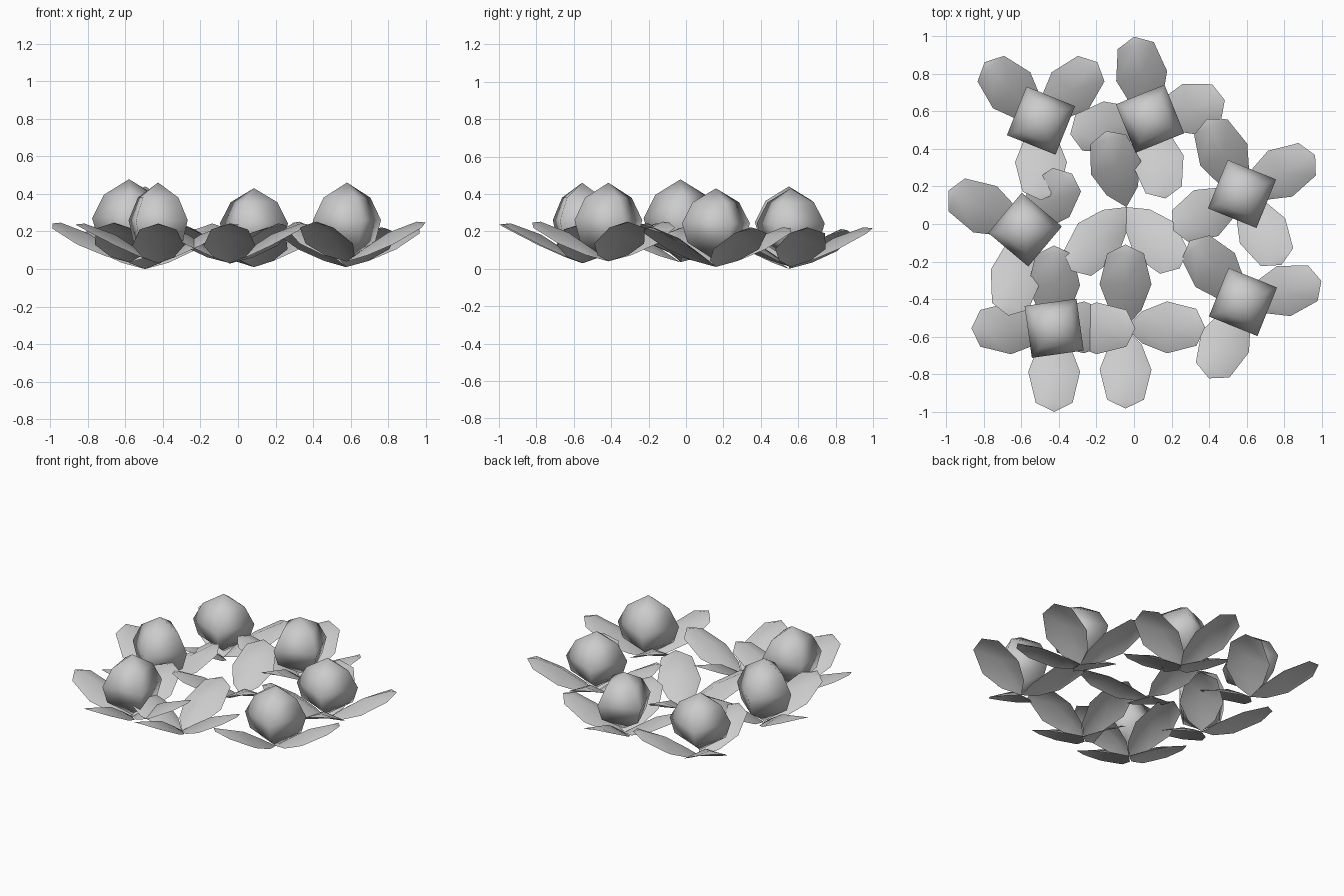
import bpy, math

if "Cube" in bpy.data.objects:
    bpy.data.objects.remove(bpy.data.objects["Cube"])

# Leaf half outline: distance from centre, half width, rim height, spine height
LEAF = [(0.0, 0.0, 0.0, 0.0), (0.09, 0.085, 0.033, 0.065), (0.225, 0.138, 0.095, 0.153),
        (0.385, 0.098, 0.18, 0.212), (0.432, 0.0, 0.207, 0.207)]
# Bulb profile: corner radius, height
BULB = [(0.055, 0.08), (0.165, 0.15), (0.197, 0.26), (0.135, 0.38)]


def make(name, verts, faces, loc, turn, angle):
    mesh = bpy.data.meshes.new(name)
    mesh.from_pydata(verts, [], faces)
    mesh.update()
    ob = bpy.data.objects.new(name, mesh)
    bpy.context.collection.objects.link(ob)
    ob.location = loc
    ob.rotation_euler = (0, 0, math.radians(turn))
    bpy.ops.object.select_all(action='DESELECT')
    ob.select_set(True)
    bpy.context.view_layer.objects.active = ob
    bpy.ops.object.shade_smooth_by_angle(angle=math.radians(angle))
    return ob


def leaf(name, loc, turn, scale):
    # Three columns (left edge, raised spine, right edge) closed by base and tip points
    verts = [(0, 0, 0)]
    for u, w, z, s in LEAF[1:-1]:
        verts += [(u, w, z), (u, 0, s), (u, -w, z)]
    verts.append((LEAF[-1][0], 0, LEAF[-1][2]))
    faces = [(0, 2, 1), (0, 3, 2)]
    for a in (1, 4):
        faces += [(a, a + 1, a + 4, a + 3), (a + 1, a + 2, a + 5, a + 4)]
    faces += [(7, 8, 10), (8, 9, 10)]
    ob = make(name, verts, faces, loc, turn, 80)
    ob.scale = (scale, 1, 1)


def bulb(name, x, y, turn, top):
    # Four-sided turned body, pointed at both ends
    k = top / 0.46
    verts = [(0, 0, 0.04)]
    for r, z in BULB:
        for i in range(4):
            a = math.radians(45 + 90 * i)
            verts.append((r * math.cos(a), r * math.sin(a), z * k))
    verts.append((0, 0, top))
    last = len(verts) - 1
    faces = []
    for i in range(4):
        j = (i + 1) % 4
        faces.append((0, 1 + j, 1 + i))
        for n in range(len(BULB) - 1):
            b = 1 + 4 * n
            faces.append((b + i, b + j, b + 4 + j, b + 4 + i))
        faces.append((last - 4 + i, last - 4 + j, last))
    make(name, verts, faces, (x, y, 0), turn, 180)


# Plants: x, y, base height, leaf (angle, length scale), bulb (turn, top) or None
PLANTS = [
    (-0.495, 0.55, 0.0, [(134, 1), (46, 1), (270, .98)], (-22, 0.44)),
    (0.085, 0.56, 0.01, [(101, 1.03), (14, .95), (-79, 1), (191, 1)], (22, 0.43)),
    (0.575, 0.16, 0.01, [(115, 1.02), (28, 1.02), (-61, 1), (208, .96)], (-22, 0.43)),
    (0.58, -0.415, 0.04, [(131, 1), (15, 1), (246, 1.03)], (-22, 0.46)),
    (-0.58, -0.03, 0.035, [(153, 1.06), (259, 1.08), (50, .9)], (-40, 0.478)),
    (-0.425, -0.555, 0.03, [(0, 1), (90, 1.02), (180, 1.02), (270, 1.03)], (8, 0.46)),
    (-0.04, 0.09, 0.03, [(105, .97), (229, 1.04), (311, 1)], None),
    (-0.045, -0.55, 0.03, [(0, .98), (90, 1.02), (180, .98), (270, 1)], None),
]

for p, (x, y, z, leaves, head) in enumerate(PLANTS, 1):
    for n, (angle, scale) in enumerate(leaves, 1):
        leaf(f"plant_{p}_leaf_{n}", (x, y, z), angle, scale)
    if head:
        bulb(f"plant_{p}_bulb", x, y, *head)
